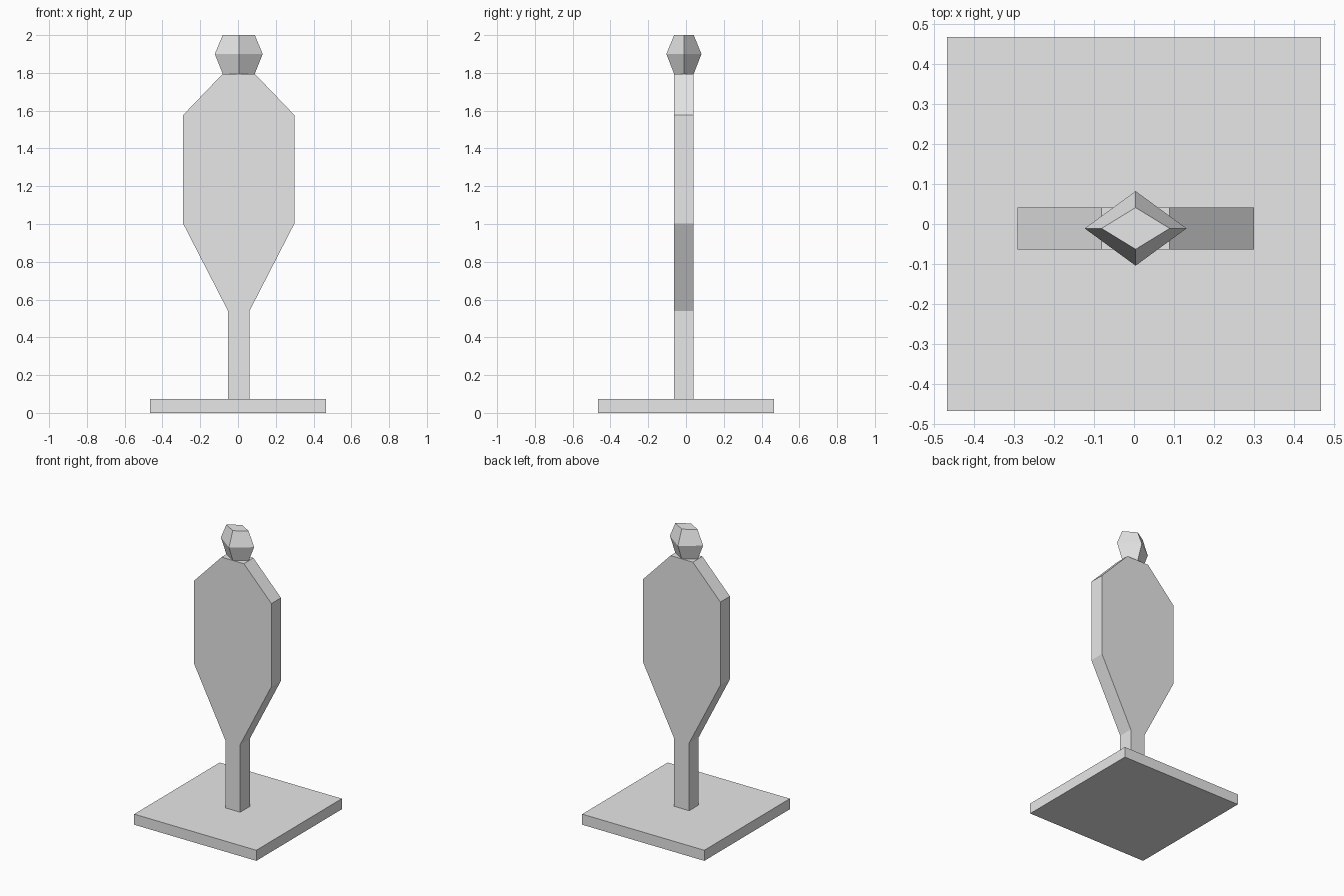
import bpy
import bmesh

cube = bpy.data.objects.get("Cube")
if cube:
    bpy.data.objects.remove(cube, do_unlink=True)

grey = bpy.data.materials.new("light_grey")
grey.use_nodes = True
grey.diffuse_color = (0.8, 0.8, 0.8, 1)
grey.node_tree.nodes["Principled BSDF"].inputs["Base Color"].default_value = (0.8, 0.8, 0.8, 1)

CENTRE_X = 0.004
CENTRE_Y = -0.011


def loft(name, rings):
    """Join equal-length rings of points with quads and cap both ends."""
    bm = bmesh.new()
    loops = [[bm.verts.new(p) for p in ring] for ring in rings]
    for low, high in zip(loops, loops[1:]):
        for i in range(len(low)):
            j = (i + 1) % len(low)
            bm.faces.new((low[i], low[j], high[j], high[i]))
    bm.faces.new(loops[0][::-1])
    bm.faces.new(loops[-1])
    bmesh.ops.recalc_face_normals(bm, faces=bm.faces)
    mesh = bpy.data.meshes.new(name)
    bm.to_mesh(mesh)
    bm.free()
    mesh.materials.append(grey)
    obj = bpy.data.objects.new(name, mesh)
    bpy.context.collection.objects.link(obj)
    return obj


def square(half, z):
    return [(-half, -half, z), (half, -half, z), (half, half, z), (-half, half, z)]


def diamond(rx, ry, z):
    return [(CENTRE_X + dx * rx, CENTRE_Y + dy * ry, z)
            for dx, dy in ((-1, 0), (0, -1), (1, 0), (0, 1))]


# Square base plate
loft("base_plate", [square(0.466, 0), square(0.466, 0.073)])

# Post and flat body, one mirrored outline given as (half width, height)
outline = [(0.057, 0.073), (0.057, 0.54), (0.295, 1.003), (0.295, 1.576), (0.085, 1.795)]
profile = [(CENTRE_X + w, z) for w, z in outline]
profile += [(CENTRE_X - w, z) for w, z in reversed(outline)]
loft("post_and_body", [[(x, CENTRE_Y + dy, z) for x, z in profile] for dy in (-0.052, 0.052)])

# Diamond-shaped head, widest in the middle
loft("head", [diamond(0.085, 0.052, 1.795), diamond(0.127, 0.093, 1.9), diamond(0.085, 0.052, 2.0)])
